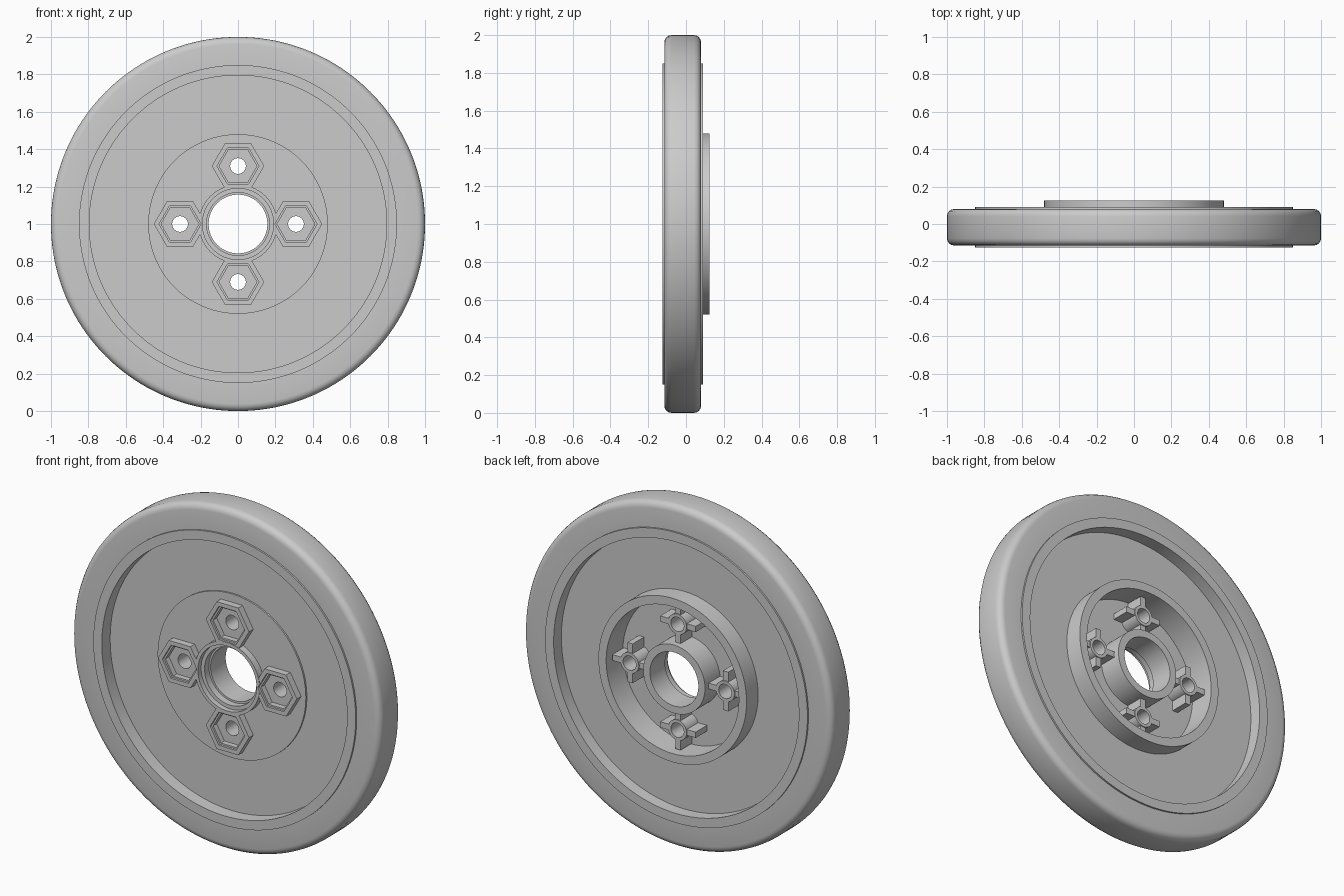
import bpy, bmesh
from math import cos, sin, pi, radians

if "Cube" in bpy.data.objects:
    bpy.data.objects.remove(bpy.data.objects["Cube"])

AXLE = 1.0        # height of the wheel axis (axis runs along y)
BOLT_R = 0.31     # bolt circle radius


def finish(name, bm):
    bmesh.ops.recalc_face_normals(bm, faces=bm.faces)
    mesh = bpy.data.meshes.new(name)
    bm.to_mesh(mesh)
    bm.free()
    ob = bpy.data.objects.new(name, mesh)
    bpy.context.collection.objects.link(ob)
    return ob


def lathe(name, profile, n=160, cx=0.0, cz=0.0):
    """Revolve a closed (radius, y) profile about the y axis."""
    bm = bmesh.new()
    rings = [[bm.verts.new((cx + r * cos(2 * pi * i / n), y,
                            AXLE + cz + r * sin(2 * pi * i / n)))
              for i in range(n)] for r, y in profile]
    for a, b in zip(rings, rings[1:] + rings[:1]):
        for i in range(n):
            j = (i + 1) % n
            bm.faces.new((a[i], a[j], b[j], b[i]))
    return finish(name, bm)


def prism(name, n, r, y0, y1, cx=0.0, cz=0.0):
    """Solid regular prism along y."""
    bm = bmesh.new()
    a, b = [[bm.verts.new((cx + r * cos(2 * pi * i / n), y,
                           AXLE + cz + r * sin(2 * pi * i / n)))
             for i in range(n)] for y in (y0, y1)]
    bm.faces.new(a)
    bm.faces.new(b)
    for i in range(n):
        j = (i + 1) % n
        bm.faces.new((a[i], a[j], b[j], b[i]))
    return finish(name, bm)


def box(name, x0, x1, y0, y1, z0, z1):
    bm = bmesh.new()
    bmesh.ops.create_cube(bm, size=1)
    for v in bm.verts:
        v.co = (x1 if v.co.x > 0 else x0, y1 if v.co.y > 0 else y0,
                AXLE + (z1 if v.co.z > 0 else z0))
    return finish(name, bm)


def boolean(target, tool, op):
    mod = target.modifiers.new("cut", 'BOOLEAN')
    mod.object, mod.operation, mod.solver = tool, op, 'EXACT'
    bpy.context.view_layer.objects.active = target
    bpy.ops.object.modifier_apply(modifier=mod.name)
    bpy.data.objects.remove(tool)


def smooth(ob):
    bpy.ops.object.select_all(action='DESELECT')
    ob.select_set(True)
    bpy.context.view_layer.objects.active = ob
    bpy.ops.object.shade_smooth_by_angle(angle=radians(30))


# Tyre with rounded shoulders
c = 0.038
front = [(1 - c + c * sin(t * pi / 8), -0.115 + c - c * cos(t * pi / 8)) for t in range(5)]
back = [(1 - c + c * cos(t * pi / 8), 0.08 - c + c * sin(t * pi / 8)) for t in range(5)]
tyre = lathe("tyre", [(0.83, -0.115)] + front + back + [(0.83, 0.08)])
smooth(tyre)

# Wheel body: stepped bore, front collar, hub disc, web, rim, rear hub ring
body = lathe("wheel_body", [
    (0.157, 0.11), (0.157, -0.03), (0.168, -0.03), (0.168, -0.07), (0.19, -0.07),
    (0.19, -0.10), (0.21, -0.10), (0.21, -0.058), (0.48, -0.058), (0.48, -0.048),
    (0.795, -0.048), (0.795, -0.125), (0.85, -0.125), (0.85, 0.09), (0.795, 0.09),
    (0.795, 0.018), (0.48, 0.018), (0.48, 0.125), (0.43, 0.125), (0.43, -0.03),
    (0.20, -0.03), (0.20, 0.11)])

spots = [(BOLT_R, 0), (0, BOLT_R), (-BOLT_R, 0), (0, -BOLT_R)]
for x, z in spots:
    # Hexagonal front socket, trimmed clear of the bore
    socket = prism("hex_socket", 6, 0.14, -0.098, -0.04, x, z)
    boolean(socket, prism("trim", 64, 0.20, -0.3, 0.3), 'DIFFERENCE')
    boolean(body, socket, 'UNION')
    # Stepped hexagonal pocket and bolt hole
    boolean(body, prism("pocket", 6, 0.112, -0.2, -0.085, x, z), 'DIFFERENCE')
    boolean(body, prism("pocket", 6, 0.101, -0.2, -0.053, x, z), 'DIFFERENCE')
    boolean(body, prism("hole", 32, 0.042, -0.2, 0.0, x, z), 'DIFFERENCE')
smooth(body)

# Rear bolt tubes with four stiffening fins each
t = 0.017
for k, (x, z) in enumerate(spots):
    tube = lathe(f"bolt_tube_{k}", [(0.042, -0.035), (0.042, 0.08), (0.06, 0.08),
                                    (0.06, -0.035)], 32, x, z)
    smooth(tube)
    for m, (dx, dz) in enumerate([(1, 0), (0, 1), (-1, 0), (0, -1)]):
        a, b = 0.052, 0.115
        xs = sorted((x + dx * a, x + dx * b)) if dx else (x - t, x + t)
        zs = sorted((z + dz * a, z + dz * b)) if dz else (z - t, z + t)
        box(f"fin_{k}_{m}", xs[0], xs[1], -0.035, 0.075, zs[0], zs[1])
